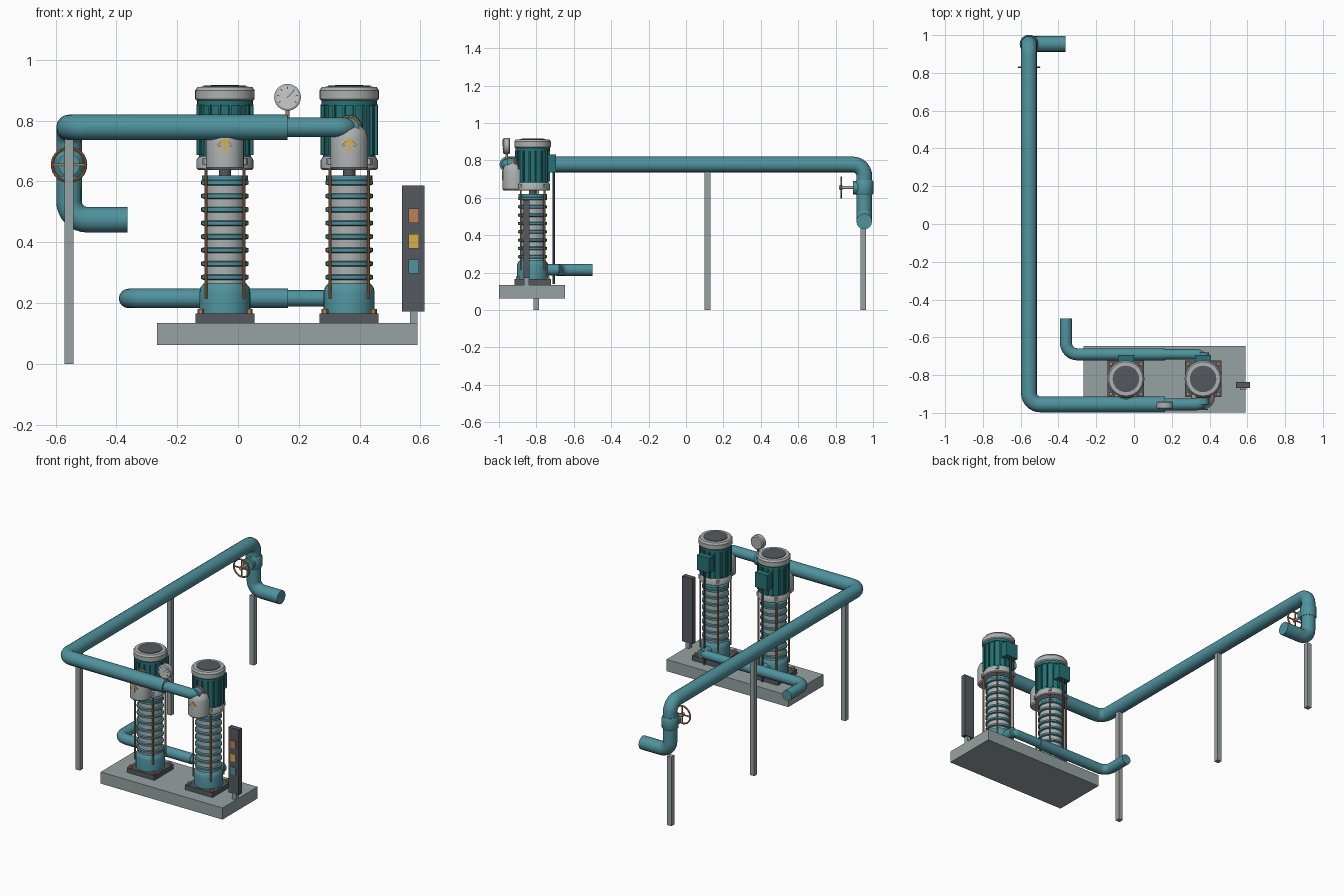
import bpy, bmesh, math
from mathutils import Vector, Matrix

if "Cube" in bpy.data.objects:
    bpy.data.objects.remove(bpy.data.objects["Cube"])


def mat(name, r, g, b):
    m = bpy.data.materials.new(name)
    m.diffuse_color = (r, g, b, 1)
    m.use_nodes = True
    m.node_tree.nodes["Principled BSDF"].inputs["Base Color"].default_value = m.diffuse_color
    return m


TEAL = mat("teal", 0.08, 0.29, 0.34)
DEEP = mat("deep_teal", 0.02, 0.17, 0.18)
DARK = mat("dark_grey", 0.09, 0.10, 0.115)
LIGHT = mat("light_metal", 0.42, 0.44, 0.44)
STONE = mat("plinth_grey", 0.31, 0.36, 0.36)
COPPER = mat("copper", 0.50, 0.22, 0.10)
YELLOW = mat("yellow", 0.68, 0.43, 0.07)
WHITE = mat("dial_white", 0.75, 0.75, 0.73)
Y_AXIS = Matrix.Rotation(math.pi / 2, 4, 'X')  # local +z faces the front


def finish(bm, name, m, loc=(0, 0, 0), rot=None, smooth=True):
    bmesh.ops.recalc_face_normals(bm, faces=bm.faces[:])
    me = bpy.data.meshes.new(name)
    bm.to_mesh(me)
    bm.free()
    ob = bpy.data.objects.new(name, me)
    bpy.context.collection.objects.link(ob)
    ob.matrix_world = Matrix.Translation(loc) @ (rot or Matrix())
    me.materials.append(m)
    if smooth:
        select(ob)
        bpy.ops.object.shade_smooth_by_angle(angle=math.radians(35))
    return ob


def select(ob):
    bpy.ops.object.select_all(action='DESELECT')
    ob.select_set(True)
    bpy.context.view_layer.objects.active = ob


def box(name, c, s, m, rot=None):
    bm = bmesh.new()
    bmesh.ops.create_cube(bm, size=1)
    bmesh.ops.scale(bm, vec=s, verts=bm.verts)
    return finish(bm, name, m, c, rot, False)


def lathe(name, prof, loc, m, rot=None, n=32):
    bm = bmesh.new()
    rings = [[bm.verts.new((r * math.cos(2 * math.pi * i / n), r * math.sin(2 * math.pi * i / n), z))
              for i in range(n)] for r, z in prof]
    for a, b in zip(rings, rings[1:]):
        for i in range(n):
            bm.faces.new((a[i], a[(i + 1) % n], b[(i + 1) % n], b[i]))
    bm.faces.new(rings[0])
    bm.faces.new(rings[-1])
    return finish(bm, name, m, loc, rot)


def cyl(name, r, z0, z1, loc, m, rot=None, n=24):
    return lathe(name, [(r, z0), (r, z1)], loc, m, rot, n)


def pipe(name, pts, r, m, bend=0.06):
    pts = [Vector(p) for p in pts]
    path = [pts[0]]
    for a, b, c in zip(pts, pts[1:], pts[2:]):
        u, v = (a - b).normalized(), (c - b).normalized()
        ctr = b + (u + v) * bend
        for i in range(9):
            t = i / 8 * math.pi / 2
            path.append(ctr - v * bend * math.cos(t) - u * bend * math.sin(t))
    path.append(pts[-1])
    cu = bpy.data.curves.new(name, 'CURVE')
    cu.dimensions = '3D'
    cu.bevel_depth = r
    cu.bevel_resolution = 6
    cu.use_fill_caps = True
    sp = cu.splines.new('POLY')
    sp.points.add(len(path) - 1)
    for p, q in zip(sp.points, path):
        p.co = (*q, 1)
    ob = bpy.data.objects.new(name, cu)
    bpy.context.collection.objects.link(ob)
    cu.materials.append(m)
    select(ob)
    bpy.ops.object.convert(target='MESH')
    bpy.ops.object.shade_smooth_by_angle(angle=math.radians(35))


def torus(name, R, r, loc, m, rot=None):
    n = 10
    bm = bmesh.new()
    vs = [[bm.verts.new(((R + r * math.cos(b)) * math.cos(a), (R + r * math.cos(b)) * math.sin(a), r * math.sin(b)))
           for b in (j * 2 * math.pi / n for j in range(n))] for a in (i * math.pi / 16 for i in range(32))]
    for i in range(32):
        for j in range(n):
            k, l = (i + 1) % 32, (j + 1) % n
            bm.faces.new((vs[i][j], vs[k][j], vs[k][l], vs[i][l]))
    return finish(bm, name, m, loc, rot)


def pump(x, tag):
    y = -0.82
    o = (x, y, 0)
    box("foot_plate" + tag, (x, y, 0.15), (0.194, 0.194, 0.03), DARK)
    lathe("lower_casing" + tag, [(0.084, 0.165), (0.084, 0.235), (0.08, 0.252), (0.07, 0.264)], o, TEAL)
    # stage stack with raised rings
    cyl("stage_stack" + tag, 0.068, 0.26, 0.61, o, LIGHT, n=32)
    for i in range(8):
        z = 0.285 + i * 0.0445
        lathe(f"stage_ring{tag}_{i}", [(0.07, z - 0.009), (0.078, z - 0.006), (0.078, z + 0.006), (0.07, z + 0.009)], o, TEAL)
    cyl("stack_cap" + tag, 0.076, 0.605, 0.62, o, TEAL, n=32)
    cyl("shaft" + tag, 0.02, 0.61, 0.66, o, DARK)
    # tie rods and bolts
    for sx in (-1, 1):
        for sy in (-1, 1):
            p = (x + sx * 0.063, y + sy * 0.063, 0)
            cyl("tie_rod" + tag, 0.005, 0.215, 0.66, p, COPPER, n=10)
            cyl("rod_nut" + tag, 0.013, 0.655, 0.675, p, LIGHT, n=6)
            cyl("foot_bolt" + tag, 0.011, 0.165, 0.18, (x + sx * 0.08, y + sy * 0.08, 0), COPPER, n=6)
    # motor
    lathe("motor_flange" + tag, [(0.088, 0.638), (0.094, 0.643), (0.094, 0.67), (0.088, 0.68)], o, LIGHT)
    cyl("motor_body" + tag, 0.086, 0.675, 0.875, o, DEEP, n=32)
    for i in range(16):
        a = (i + 0.5) * math.pi / 8
        box(f"motor_fin{tag}_{i}", (x + 0.087 * math.cos(a), y + 0.087 * math.sin(a), 0.77),
            (0.016, 0.009, 0.165), DEEP, Matrix.Rotation(a, 4, 'Z'))
    cyl("motor_collar" + tag, 0.092, 0.85, 0.872, o, DEEP, n=32)
    lathe("fan_cover" + tag, [(0.092, 0.866), (0.098, 0.872), (0.098, 0.9), (0.09, 0.911), (0.072, 0.912)], o, LIGHT)
    lathe("fan_grille" + tag, [(0.07, 0.91), (0.07, 0.915), (0.04, 0.917)], o, DARK)
    box("junction_box" + tag, (x, -0.718, 0.783), (0.085, 0.048, 0.095), DEEP)
    cyl("cable" + tag, 0.006, 0.14, 0.74, (x, -0.707, 0), DARK, n=10)
    # outlet head with flow arrow
    lathe("outlet_head" + tag, [(0.054, 0.638), (0.062, 0.646), (0.062, 0.745), (0.055, 0.768), (0.035, 0.785)],
          (x, -0.918, 0), LIGHT)
    torus("outlet_ring" + tag, 0.033, 0.009, (x, -0.912, 0.776), COPPER, Y_AXIS)
    cyl("outlet_nozzle" + tag, 0.032, -0.05, 0.04, (x, -0.915, 0.778), TEAL, Y_AXIS)
    w = 0.005
    box("arrow_shaft" + tag, (x, -0.981, 0.712), (0.009, 0.005, 0.038), YELLOW)
    for s in (-1, 1):
        box("arrow_barb" + tag, (x + s * 0.0105, -0.981, 0.728), (0.032, w, 0.009), YELLOW,
            Matrix.Rotation(s * math.pi / 4, 4, 'Y'))
    cyl("inlet_nozzle" + tag, 0.03, -0.07, 0.07, (x, -0.75, 0.215), TEAL, Y_AXIS)


# plinth and pumps
box("plinth", (0.162, -0.823, 0.098), (0.857, 0.352, 0.074), STONE)
pump(-0.043, "_left")
pump(0.366, "_right")

# suction line
pipe("suction_pipe", [(0.165, -0.69, 0.215), (-0.36, -0.69, 0.215), (-0.36, -0.5, 0.215)], 0.032, TEAL)
pipe("suction_branch", [(0.16, -0.69, 0.215), (0.366, -0.69, 0.215), (0.366, -0.78, 0.215)], 0.027, TEAL, 0.035)

# discharge line
pipe("discharge_pipe", [(0.163, -0.955, 0.778), (-0.556, -0.955, 0.778), (-0.556, 0.953, 0.778),
                        (-0.556, 0.953, 0.474), (-0.363, 0.953, 0.474)], 0.042, TEAL)
pipe("discharge_branch", [(0.16, -0.955, 0.778), (0.362, -0.955, 0.778), (0.362, -0.9, 0.778)], 0.032, TEAL, 0.035)

# pipe posts
for y, top in ((-0.8, 0.745), (0.115, 0.745), (0.948, 0.44)):
    box("pipe_post", (-0.556, y, top / 2), (0.03, 0.03, top), STONE)

# shut-off valve with handwheel
v = (-0.556, 0.953, 0.655)
lathe("valve_body", [(0.043, -0.04), (0.049, -0.03), (0.049, 0.03), (0.043, 0.04)], v, TEAL)
cyl("valve_bonnet", 0.036, 0, 0.06, v, TEAL, Y_AXIS)
cyl("valve_stem", 0.008, 0.05, 0.135, v, LIGHT, Y_AXIS, 12)
torus("handwheel_rim", 0.055, 0.005, (v[0], 0.83, v[2]), COPPER, Y_AXIS)
cyl("handwheel_hub", 0.013, -0.008, 0.008, (v[0], 0.83, v[2]), COPPER, Y_AXIS)
for i in range(2):
    box("handwheel_spoke", (v[0], 0.83, v[2]), (0.108, 0.006, 0.007), COPPER, Matrix.Rotation(i * math.pi / 2, 4, 'Y'))

# pressure gauge
g = (0.163, -0.958, 0.877)
cyl("gauge_stem", 0.007, 0.8, 0.84, (g[0], g[1], 0), COPPER, n=12)
lathe("gauge_case", [(0.038, -0.018), (0.044, -0.012), (0.044, 0.016), (0.039, 0.019)], g, LIGHT, Y_AXIS)
cyl("gauge_dial", 0.037, 0.015, 0.0205, g, WHITE, Y_AXIS, 32)
for i in range(7):
    a = math.radians(-30 + i * 40)
    box("gauge_tick", (g[0] + 0.031 * math.cos(a), g[1] - 0.021, g[2] + 0.031 * math.sin(a)),
        (0.008, 0.002, 0.003), DARK, Matrix.Rotation(-a, 4, 'Y'))
box("gauge_needle", (g[0] + 0.009, g[1] - 0.021, g[2] + 0.009), (0.032, 0.002, 0.003), DARK,
    Matrix.Rotation(-math.pi / 4, 4, 'Y'))

# control panel
box("panel_post", (0.578, -0.853, 0.155), (0.025, 0.025, 0.05), STONE)
box("control_panel", (0.577, -0.853, 0.38), (0.073, 0.032, 0.415), DARK)
for z, m in ((0.487, COPPER), (0.403, YELLOW), (0.32, TEAL)):
    box("panel_button", (0.578, -0.871, z), (0.034, 0.008, 0.047), m)
